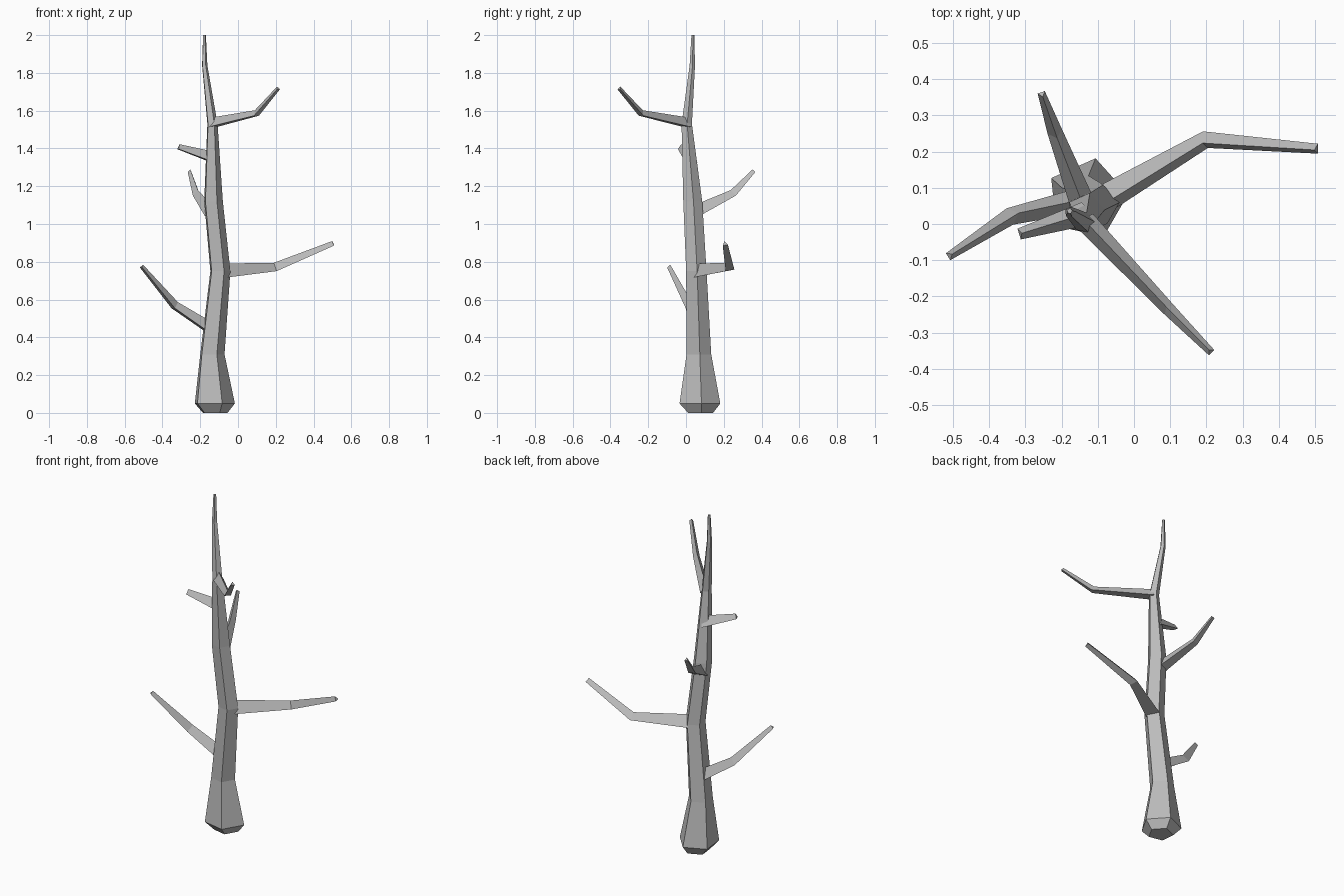
import bpy
import bmesh
from math import cos, sin, radians, tau
from mathutils import Vector

cube = bpy.data.objects.get("Cube")
if cube:
    bpy.data.objects.remove(cube, do_unlink=True)

bark = bpy.data.materials.new("grey bark")
bark.use_nodes = True
grey = (0.5, 0.5, 0.5, 1)
bark.diffuse_color = grey
bark.node_tree.nodes["Principled BSDF"].inputs["Base Color"].default_value = grey

UP = Vector((0, 0, 1))


def loft(name, stations, sides, phase, upright=False):
    """Skin flat-sided rings along (x, y, z, radius) stations, capped at both ends."""
    points = [Vector(s[:3]) for s in stations]
    bm = bmesh.new()
    rings = []
    for i, (p, s) in enumerate(zip(points, stations)):
        if upright:
            u, v = Vector((1, 0, 0)), Vector((0, 1, 0))
        else:
            steps = []
            if i > 0:
                steps.append((p - points[i - 1]).normalized())
            if i < len(points) - 1:
                steps.append((points[i + 1] - p).normalized())
            d = sum(steps, Vector()).normalized()
            u = UP.cross(d).normalized()
            v = d.cross(u)
        angles = [radians(phase) + tau * k / sides for k in range(sides)]
        rings.append([bm.verts.new(p + s[3] * (u * cos(a) + v * sin(a)))
                      for a in angles])
    for low, high in zip(rings, rings[1:]):
        for k in range(sides):
            n = (k + 1) % sides
            bm.faces.new((low[k], low[n], high[n], high[k]))
    bm.faces.new(rings[0][::-1])
    bm.faces.new(rings[-1])
    bmesh.ops.recalc_face_normals(bm, faces=bm.faces)
    mesh = bpy.data.meshes.new(name)
    bm.to_mesh(mesh)
    bm.free()
    mesh.materials.append(bark)
    obj = bpy.data.objects.new(name, mesh)
    bpy.context.collection.objects.link(obj)
    return obj


# Five-sided trunk with a flared foot, tapering to the crown tip
loft("trunk", [
    (-0.125, 0.075, 0.0, 0.07),
    (-0.13, 0.07, 0.05, 0.114),
    (-0.14, 0.066, 0.31, 0.069),
    (-0.097, 0.053, 0.75, 0.057),
    (-0.133, 0.034, 1.12, 0.053),
    (-0.137, 0.003, 1.53, 0.029),
    (-0.177, 0.033, 1.84, 0.015),
    (-0.178, 0.036, 2.0, 0.008),
], 5, 6, upright=True)

# Three-sided branches, each rooted inside the trunk
loft("left_branch", [
    (-0.09, 0.06, 0.745, 0.046),
    (0.195, 0.23, 0.768, 0.028),
    (0.505, 0.207, 0.895, 0.016),
], 3, 100)
loft("right_branch", [
    (-0.13, 0.07, 0.43, 0.04),
    (-0.335, 0.024, 0.565, 0.028),
    (-0.51, -0.088, 0.775, 0.013),
], 3, 90)
loft("front_branch", [
    (-0.137, 0.01, 1.53, 0.034),
    (0.095, -0.235, 1.583, 0.021),
    (0.212, -0.353, 1.718, 0.012),
], 3, 90)
loft("back_branch", [
    (-0.14, 0.05, 1.06, 0.04),
    (-0.217, 0.25, 1.16, 0.024),
    (-0.255, 0.36, 1.28, 0.012),
], 3, 90)
loft("right_stub", [
    (-0.13, 0.03, 1.345, 0.038),
    (-0.315, -0.027, 1.405, 0.018),
], 3, 90)
